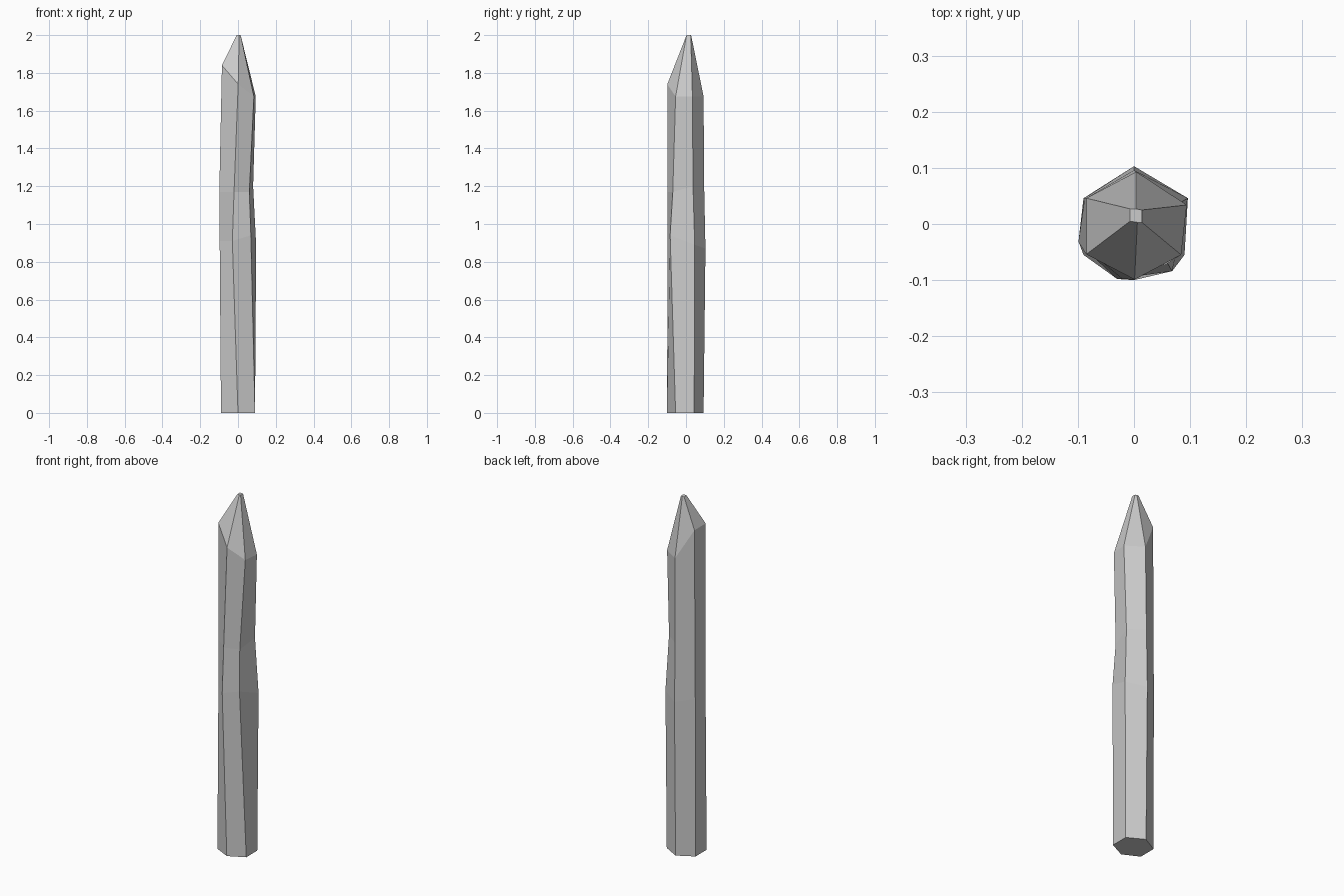
import bpy, bmesh

# Six-sided cross-sections, counter-clockwise from the front corner: (x, y, z)
base = [(0, -.1, 0), (.09, -.055, 0), (.09, .043, 0),
        (0, .093, 0), (-.09, .043, 0), (-.09, -.055, 0)]
waist = [(-.03, -.098, .91), (.068, -.084, .94), (.096, .046, .89),
         (0, .103, .87), (-.09, .046, .89), (-.097, -.036, .91)]
neck = [(-.021, -.098, 1.17), (.06, -.07, 1.17), (.08, .037, 1.2),
        (0, .096, 1.2), (-.088, .046, 1.2), (-.099, -.032, 1.17)]
shoulder = [(.001, -.099, 1.74), (.084, -.055, 1.675), (.094, .034, 1.675),
            (.004, .093, 1.675), (-.085, .046, 1.84), (-.085, -.054, 1.84)]
tip = [(.006, .003, 2), (.014, .003, 2), (.014, .025, 2),
       (.004, .027, 2), (-.007, .027, 2), (-.007, .005, 2)]

# Loft the sections into one closed carved stake
bm = bmesh.new()
rings = [[bm.verts.new(p) for p in s] for s in (base, waist, neck, shoulder, tip)]
for lo, hi in zip(rings, rings[1:]):
    for i in range(6):
        j = (i + 1) % 6
        bm.faces.new((lo[i], lo[j], hi[j], hi[i]))
bm.faces.new(rings[0][::-1])
bm.faces.new(rings[-1])
bmesh.ops.recalc_face_normals(bm, faces=bm.faces)

mesh = bpy.data.meshes.new("wooden_stake")
bm.to_mesh(mesh)
bm.free()
bpy.context.collection.objects.link(bpy.data.objects.new("wooden_stake", mesh))
